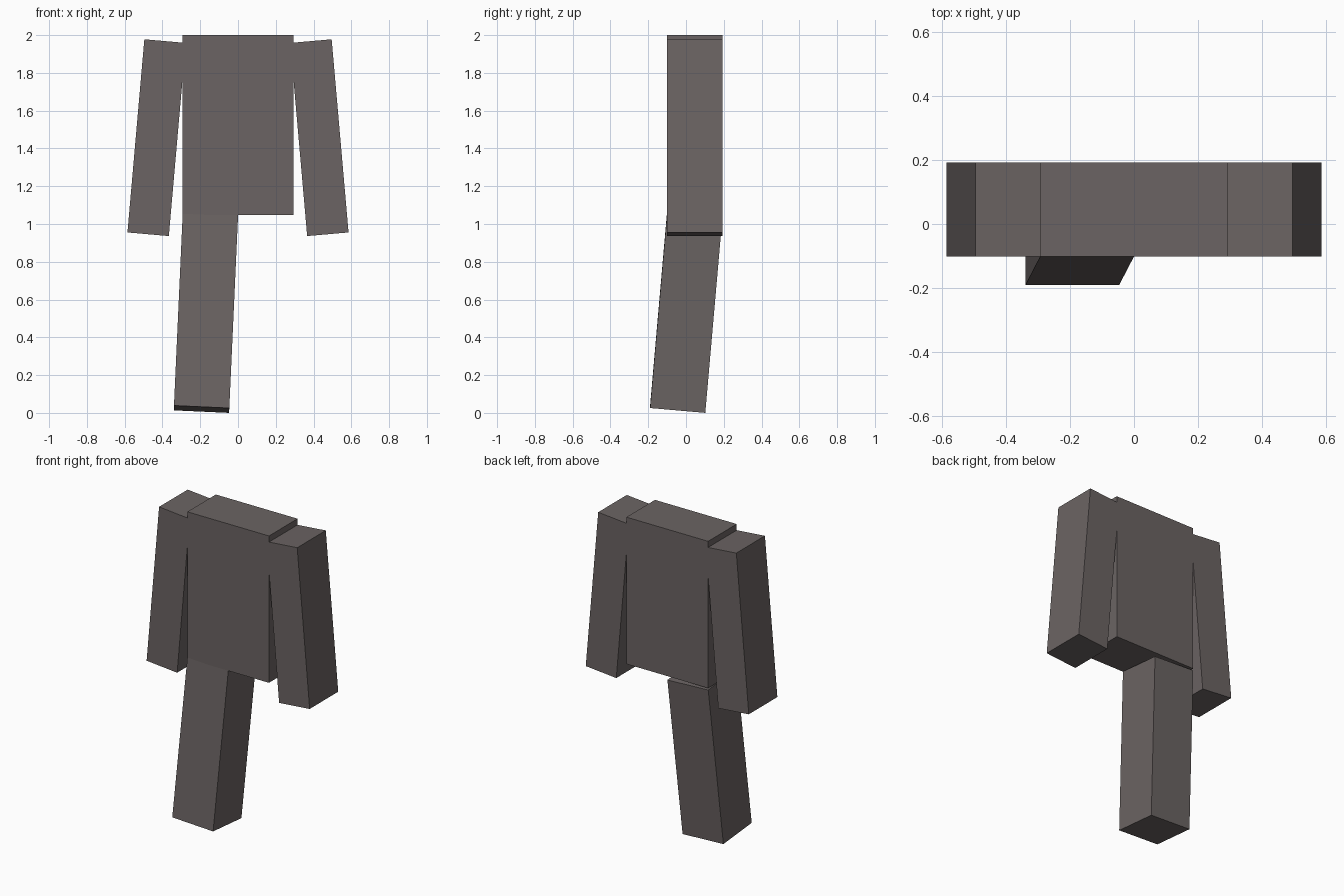
import bpy
import math
from mathutils import Matrix, Vector

cube = bpy.data.objects.get("Cube")
if cube:
    bpy.data.objects.remove(cube, do_unlink=True)

U = 2 / 27.28          # block unit shared by all parts
Y = 0.0455             # depth centre of torso and arms

# Single dark warm grey
grey = bpy.data.materials.new("warm grey")
grey.use_nodes = True
colour = (0.147, 0.127, 0.125, 1)
grey.diffuse_color = colour
grey.node_tree.nodes["Principled BSDF"].inputs["Base Color"].default_value = colour


def box(name, units, pivot, rotation=Matrix(), offset=(0, 0, 0)):
    """Box sized in block units, turned about a pivot."""
    size = [u * U for u in units]
    bpy.ops.mesh.primitive_cube_add(size=1)
    ob = bpy.context.object
    ob.name = ob.data.name = name
    ob.data.transform(Matrix.Translation(pivot) @ rotation
                      @ Matrix.Translation(offset) @ Matrix.Diagonal((*size, 1)))
    ob.data.materials.append(grey)
    return ob


# Torso
box("torso", (8, 4, 13), Vector((0, Y, 2 - 6.5 * U)))

# Arms, spread outwards by five degrees
for side, name in ((-1, "right_arm"), (1, "left_arm")):
    box(name, (3, 4, 14), Vector((side * 0.431, Y, 1.457)),
        Matrix.Rotation(math.radians(-5 * side), 4, 'Y'))

# Single leg, swung forwards and slightly outwards from its top
swing = (Matrix.Rotation(math.radians(2.6), 4, 'Y')
         @ Matrix.Rotation(math.radians(-5), 4, 'X'))
box("right_leg", (4, 4, 14), Vector((-2 * U, Y, 1.041)), swing, (0, 0, -7 * U))
